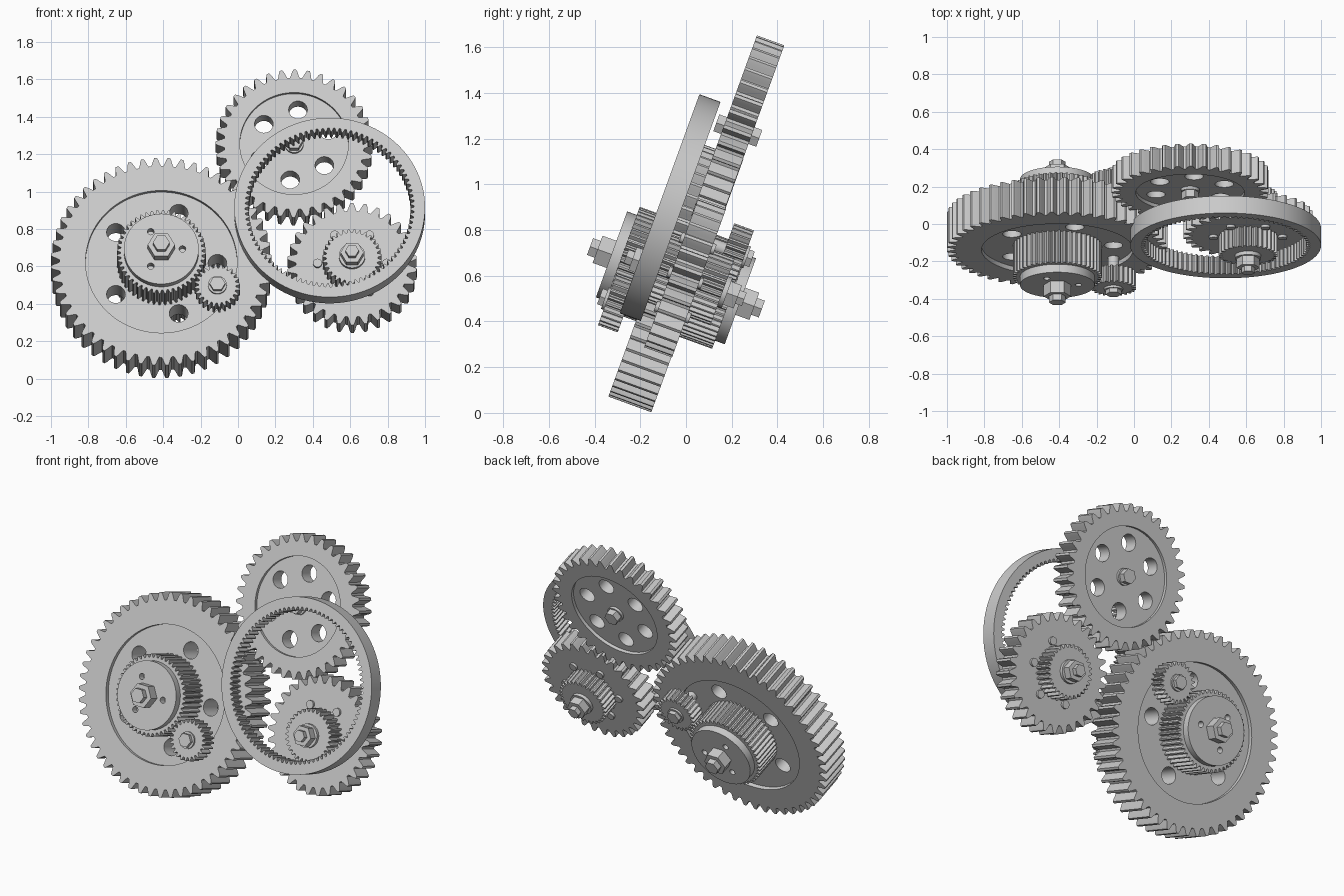
import bpy
import math
from math import pi, cos, sin
from mathutils import Matrix

if "Cube" in bpy.data.objects:
    bpy.data.objects.remove(bpy.data.objects["Cube"])

# Whole train is laid out flat (x, v, w = axle direction) and leaned back 20 degrees
LEAN = Matrix.Translation((0, -0.044, 0.591)) @ Matrix.Rotation(math.radians(70), 4, 'X')


def circle(x, v, r, n=64, a0=0.0):
    return [(x + r * cos(a0 + 2 * pi * i / n), v + r * sin(a0 + 2 * pi * i / n)) for i in range(n)]


def teeth(x, v, tip, depth, n, a0=0.0, steps=10):
    """Rounded tooth outline; a tooth crest sits at angle a0."""
    pts = []
    for i in range(n * steps):
        a = 2 * pi * i / (n * steps)
        wave = max(-1, min(1, 1.35 * cos(n * a)))
        r = tip - depth / 2 + wave * depth / 2
        pts.append((x + r * cos(a + a0), v + r * sin(a + a0)))
    return pts


def plate(name, loops, w0, w1):
    """Extruded flat profile; the first loop is the outline, the others are holes."""
    cu = bpy.data.curves.new(name, 'CURVE')
    cu.dimensions = '2D'
    cu.fill_mode = 'BOTH'
    cu.extrude = abs(w1 - w0) / 2
    for pts in loops:
        sp = cu.splines.new('POLY')
        sp.points.add(len(pts) - 1)
        for p, (a, b) in zip(sp.points, pts):
            p.co = (a, b, 0, 1)
        sp.use_cyclic_u = True
    tmp = bpy.data.objects.new(name + "_profile", cu)
    bpy.context.collection.objects.link(tmp)
    dg = bpy.context.evaluated_depsgraph_get()
    me = bpy.data.meshes.new_from_object(tmp.evaluated_get(dg))
    bpy.data.objects.remove(tmp)
    ob = bpy.data.objects.new(name, me)
    bpy.context.collection.objects.link(ob)
    ob.matrix_world = LEAN @ Matrix.Translation((0, 0, (w0 + w1) / 2))
    bpy.ops.object.select_all(action='DESELECT')
    ob.select_set(True)
    bpy.context.view_layer.objects.active = ob
    bpy.ops.object.shade_smooth_by_angle(angle=math.radians(30))
    return ob


def hole_ring(x, v, r, hole, n, start, seg=24):
    return [h for k in range(n)
            for h in [circle(x + r * cos(start + 2 * pi * k / n),
                             v + r * sin(start + 2 * pi * k / n), hole, seg)]]


def wheel(name, x, v, w, thick, tip, n, a0, recess, holes, dish=0.025):
    """Toothed rim with a thinner drilled web."""
    plate(name + "_rim", [teeth(x, v, tip, 0.046, n, a0), circle(x, v, recess, 96)],
          w - thick / 2, w + thick / 2)
    plate(name + "_web", [circle(x, v, recess, 96)] + holes,
          w - thick / 2 + dish, w + thick / 2 - dish)


def mesh_phase(pa, na, aa, pb, nb):
    """Crest angle for gear b so that it meshes with gear a."""
    phi = math.atan2(pb[1] - pa[1], pb[0] - pa[0])
    psi = na * (phi - aa)
    return phi + pi - (pi - psi) / nb


BIG, TOP, LOW, RING = (-0.41, 0.0), (0.30, 0.698), (0.61, 0.014), (0.49, 0.28)
a_big = math.atan2(TOP[1] - BIG[1], TOP[0] - BIG[0])
a_top = mesh_phase(BIG, 52, a_big, TOP, 36)
a_low = mesh_phase(TOP, 36, a_top, LOW, 30)

# Three main wheels
wheel("large_gear", *BIG, 0.0, 0.2, 0.59, 52, a_big, 0.405,
      hole_ring(*BIG, 0.30, 0.05, 5, 0))
wheel("upper_gear", *TOP, -0.034, 0.128, 0.42, 36, a_top, 0.29,
      hole_ring(*TOP, 0.20, 0.05, 6, math.radians(84)), 0.02)
plate("lower_gear", [teeth(*LOW, 0.347, 0.046, 30, a_low)], -0.103, 0.027)

# Internally toothed ring around the lower gear's hub
phi = math.atan2(LOW[1] - RING[1], LOW[0] - RING[0])
plate("ring_gear", [circle(*RING, 0.51, 128), teeth(*RING, 0.452, 0.02, 92, phi, 8)], 0.08, 0.178)

for s, side in ((1, "front"), (-1, "back")):
    # Large gear hub: fine gear, drilled disc, nut and axle end
    x, v = BIG
    pin = (-0.11, -0.19 * s)
    a_hub = math.atan2(pin[1] - v, pin[0] - x)
    plate(side + "_hub_gear", [teeth(x, v, 0.238, 0.02, 48, a_hub, 8)], s * 0.07, s * 0.255)
    plate(side + "_hub_disc", [circle(x, v, 0.2)] + hole_ring(x, v, 0.113, 0.018, 3, 0, 16),
          s * 0.25, s * 0.30)
    plate(side + "_hub_nut", [circle(x, v, 0.073, 6)], s * 0.29, s * 0.365)
    plate(side + "_hub_axle", [circle(x, v, 0.045, 6)], s * 0.36, s * 0.40)

    # Small pinion running on the hub gear
    plate(side + "_pinion", [teeth(*pin, 0.122, 0.022, 24, a_hub + pi + pi / 24, 8)],
          s * 0.158, s * 0.25)
    plate(side + "_pinion_axle", [circle(*pin, 0.03, 24)], s * 0.06, s * 0.16)
    plate(side + "_pinion_washer", [circle(*pin, 0.05, 32)], s * 0.245, s * 0.262)
    plate(side + "_pinion_bolt", [circle(*pin, 0.042, 6)], s * 0.26, s * 0.285)

    # Upper gear washer and bolt
    w = -0.034
    plate(side + "_upper_washer", [circle(*TOP, 0.05, 32)], w + s * 0.04, w + s * 0.06)
    plate(side + "_upper_bolt", [circle(*TOP, 0.045, 6)], w + s * 0.055, w + s * 0.1)

    # Lower gear hub: fine gear, washer, nut, axle end and studs
    w = -0.038
    plate(side + "_lower_hub_gear", [teeth(*LOW, 0.158, 0.02, 31, phi, 8)],
          w + s * 0.06, w + s * 0.175)
    plate(side + "_lower_washer", [circle(*LOW, 0.07, 40)], w + s * 0.17, w + s * 0.195)
    plate(side + "_lower_nut", [circle(*LOW, 0.062, 6)], w + s * 0.19, w + s * 0.245)
    plate(side + "_lower_axle", [circle(*LOW, 0.036, 6)], w + s * 0.24, w + s * 0.275)
    for k in range(6):
        a = k * pi / 3
        c = (LOW[0] + 0.185 * cos(a), LOW[1] + 0.185 * sin(a))
        plate(f"{side}_lower_stud_{k + 1}", [circle(*c, 0.024, 20)], w + s * 0.06, w + s * 0.08)
